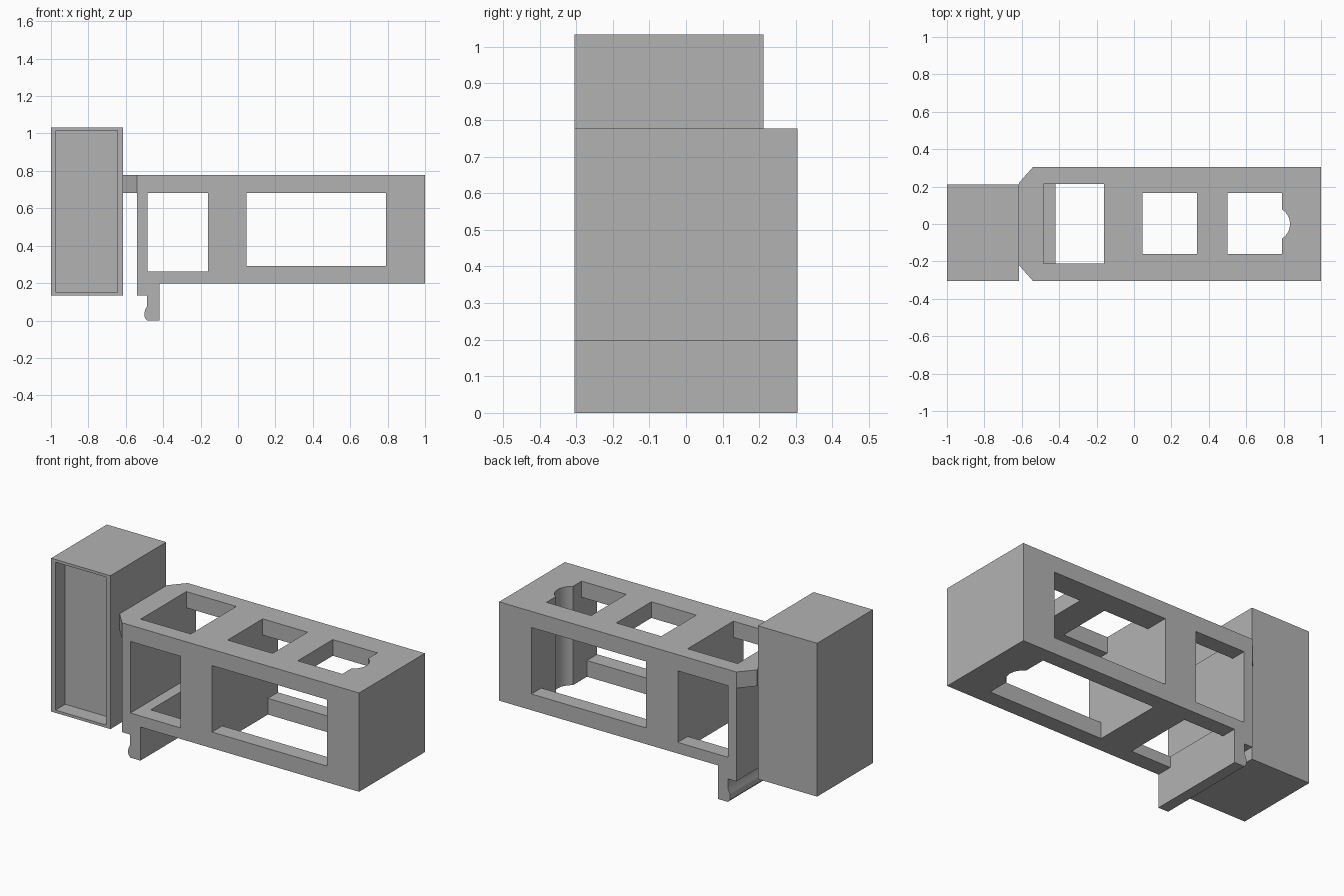
import bpy
import bmesh
import math

cube = bpy.data.objects.get("Cube")
if cube:
    bpy.data.objects.remove(cube, do_unlink=True)

grey = bpy.data.materials.new("plain grey")
grey.use_nodes = True
colour = (0.45, 0.45, 0.45, 1)
grey.diffuse_color = colour
grey.node_tree.nodes["Principled BSDF"].inputs["Base Color"].default_value = colour


def prism(name, outline, axis, low, high):
    """Extrude a 2D outline along y (outline in x, z) or z (outline in x, y)."""
    bm = bmesh.new()
    place = (lambda a, b: (a, low, b)) if axis == "y" else (lambda a, b: (a, b, low))
    face = bm.faces.new([bm.verts.new(place(a, b)) for a, b in outline])
    moved = bmesh.ops.extrude_face_region(bm, geom=[face])["geom"]
    shift = (0, high - low, 0) if axis == "y" else (0, 0, high - low)
    bmesh.ops.translate(bm, vec=shift, verts=[g for g in moved if isinstance(g, bmesh.types.BMVert)])
    bmesh.ops.recalc_face_normals(bm, faces=bm.faces)
    mesh = bpy.data.meshes.new(name)
    bm.to_mesh(mesh)
    bm.free()
    mesh.materials.append(grey)
    obj = bpy.data.objects.new(name, mesh)
    bpy.context.collection.objects.link(obj)
    return obj


def box(name, x, y, z):
    corners = [(x[0], y[0]), (x[1], y[0]), (x[1], y[1]), (x[0], y[1])]
    return prism(name, corners, "z", *z)


def combine(target, tool, operation):
    """Apply a boolean and remove the tool object."""
    tool.hide_render = True
    mod = target.modifiers.new("cut", "BOOLEAN")
    mod.operation = operation
    mod.solver = "EXACT"
    mod.object = tool
    bpy.context.view_layer.objects.active = target
    bpy.ops.object.modifier_apply(modifier=mod.name)
    bpy.data.objects.remove(tool, do_unlink=True)


# Frame with end wall and rounded hook, as one side profile
hook = [(-0.487, 0.135), (-0.487, 0.075), (-0.497, 0.056), (-0.501, 0.035),
        (-0.498, 0.014), (-0.485, 0), (-0.42, 0), (-0.42, 0.197)]
frame = prism("frame", hook + [(1, 0.197), (1, 0.777), (-0.54, 0.777), (-0.54, 0.135)],
              "y", -0.305, 0.305)

# Tapered neck joining the frame to the tall box
neck = prism("neck", [(-0.54, -0.305), (-0.54, 0.305), (-0.615, 0.22), (-0.615, -0.22)],
             "z", 0.682, 0.777)
combine(frame, neck, "UNION")

# Side windows, top holes and floor holes
through = (-0.5, 0.5)
top, floor = (0.6, 0.9), (0.15, 0.4)
openings = [
    ((-0.485, -0.16), through, (0.262, 0.682)),
    ((0.045, 0.79), through, (0.292, 0.682)),
    ((-0.485, -0.16), (-0.21, 0.213), top),
    ((0.045, 0.337), (-0.16, 0.165), top),
    ((0.5, 0.79), (-0.16, 0.165), top),
    ((-0.42, -0.16), (-0.21, 0.213), floor),
    ((0.045, 0.79), (-0.21, 0.213), floor),
]
for x, y, z in openings:
    combine(frame, box("opening", x, y, z), "DIFFERENCE")

# Rounded channel running down the far end wall
arc = [(0.741 + 0.093 * math.cos(math.radians(a)), 0.093 * math.sin(math.radians(a)))
       for a in range(-90, 91, 10)]
combine(frame, prism("channel", arc, "z", 0.1, 0.9), "DIFFERENCE")

# Tall box with a shallow front recess
tall_box = box("tall_box", (-1, -0.615), (-0.305, 0.212), (0.133, 1.033))
combine(tall_box, box("recess", (-0.972, -0.643), (-0.5, -0.215), (0.149, 1.017)), "DIFFERENCE")

# Smooth the curved strips, keeping the edges sharp
for obj in (frame, tall_box):
    bpy.ops.object.select_all(action="DESELECT")
    obj.select_set(True)
    bpy.context.view_layer.objects.active = obj
    bpy.ops.object.shade_smooth_by_angle(angle=math.radians(28))
